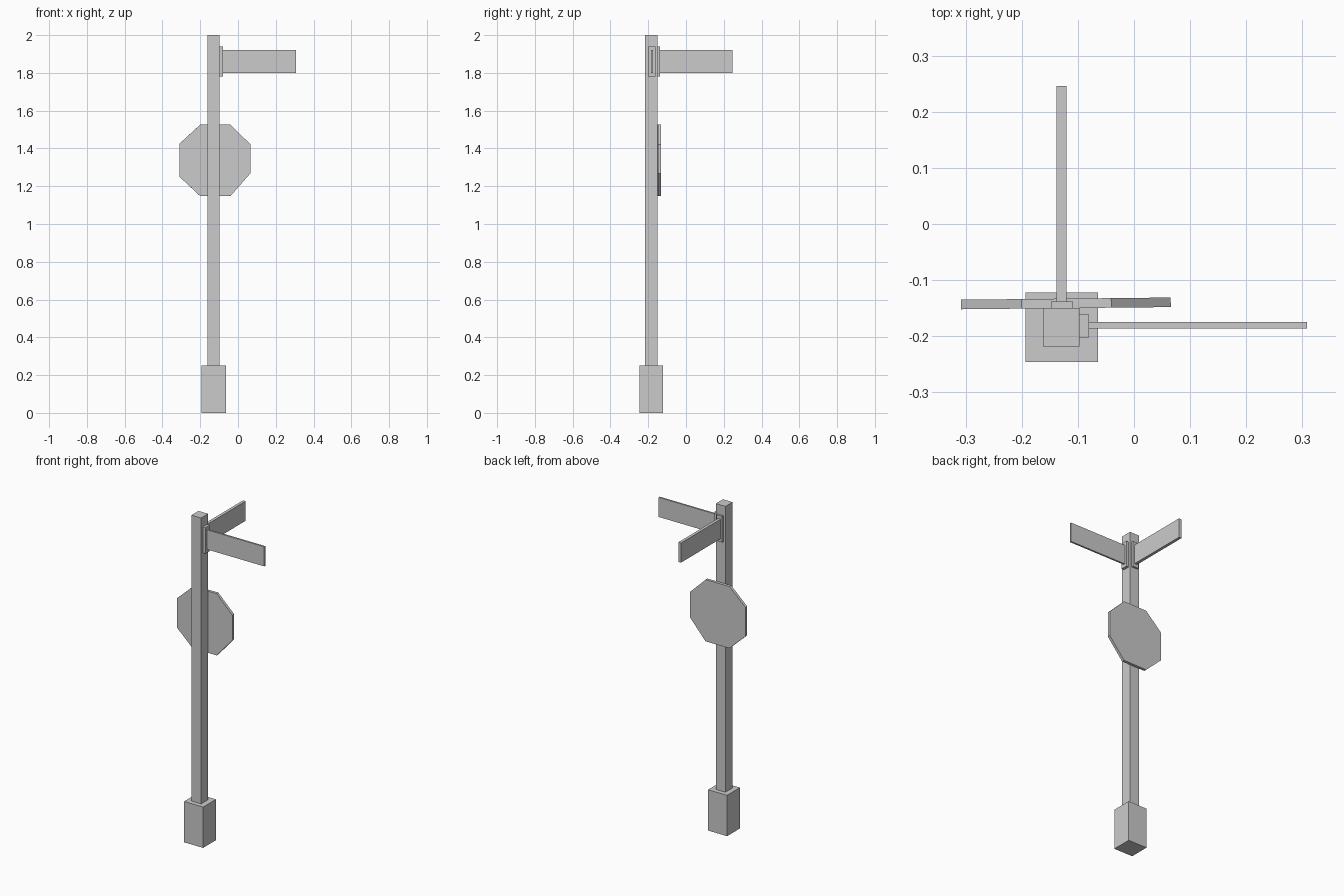
import bpy, bmesh, math
from mathutils import Vector

if "Cube" in bpy.data.objects:
    bpy.data.objects.remove(bpy.data.objects["Cube"])


def box(name, x, y, z):
    """Axis-aligned box from (min, max) ranges."""
    bm = bmesh.new()
    bmesh.ops.create_cube(bm, size=1)
    size = Vector((x[1] - x[0], y[1] - y[0], z[1] - z[0]))
    bmesh.ops.scale(bm, vec=size, verts=bm.verts)
    return finish(name, bm, (sum(x) / 2, sum(y) / 2, sum(z) / 2))


def finish(name, bm, location):
    mesh = bpy.data.meshes.new(name)
    bmesh.ops.recalc_face_normals(bm, faces=bm.faces)
    bm.to_mesh(mesh)
    bm.free()
    obj = bpy.data.objects.new(name, mesh)
    obj.location = location
    bpy.context.collection.objects.link(obj)
    return obj


def plate(name, outline, thickness, location, yaw):
    """Extrude an XZ outline, centred on its thickness."""
    bm = bmesh.new()
    face = bm.faces.new([bm.verts.new((px, -thickness / 2, pz)) for px, pz in outline])
    ext = bmesh.ops.extrude_face_region(bm, geom=[face], use_keep_orig=True)
    verts = [v for v in ext["geom"] if isinstance(v, bmesh.types.BMVert)]
    bmesh.ops.translate(bm, vec=(0, thickness, 0), verts=verts)
    obj = finish(name, bm, location)
    obj.rotation_euler.z = yaw
    return obj


# Footing and post
box("footing", (-0.193, -0.064), (-0.246, -0.122), (0, 0.25))
box("post", (-0.162, -0.097), (-0.218, -0.150), (0.25, 2.0))

# Street blade and bracket pointing right
box("right_bracket", (-0.097, -0.080), (-0.202, -0.161), (1.78, 1.94))
box("right_blade", (-0.080, 0.308), (-0.186, -0.175), (1.80, 1.92))

# Street blade and bracket pointing back
box("back_bracket", (-0.148, -0.109), (-0.150, -0.138), (1.78, 1.94))
box("back_blade", (-0.138, -0.120), (-0.138, 0.246), (1.80, 1.92))

# Octagonal plate on the rear of the post, very slightly twisted
octagon = [(-0.079, 0.189), (0.081, 0.189), (0.187, 0.085), (0.187, -0.069),
           (0.082, -0.189), (-0.079, -0.189), (-0.187, -0.088), (-0.187, 0.089)]
plate("octagon_plate", octagon, 0.017, (-0.1215, -0.1415, 1.337), math.radians(0.6))
